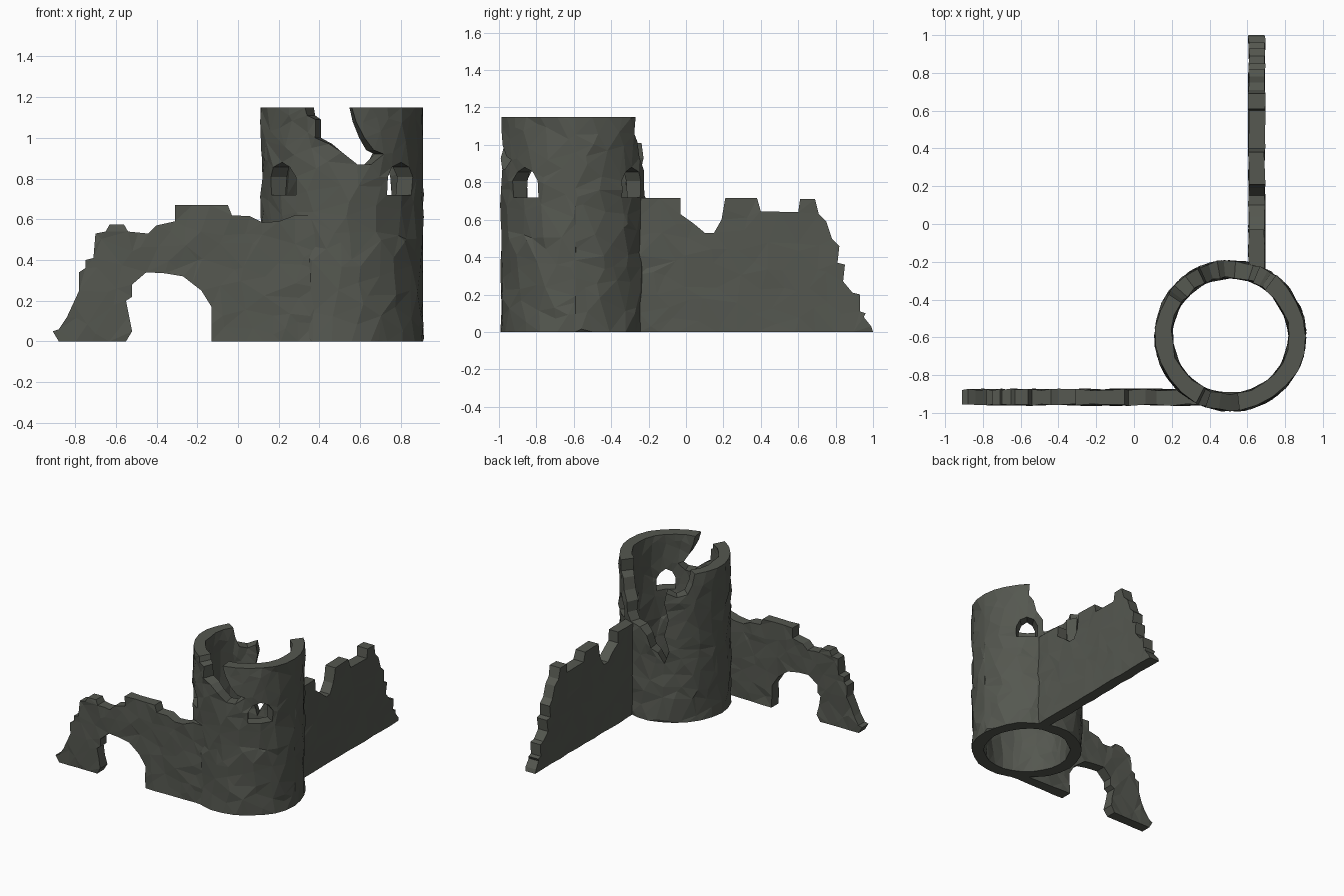
import bpy, bmesh, math, random
from mathutils import Vector
from mathutils.geometry import delaunay_2d_cdt

if "Cube" in bpy.data.objects:
    bpy.data.objects.remove(bpy.data.objects["Cube"])

random.seed(7)
stone = bpy.data.materials.new("dark grey stone")
stone.diffuse_color = (0.09, 0.096, 0.08, 1)
stone.use_nodes = True
stone.node_tree.nodes["Principled BSDF"].inputs["Base Color"].default_value = stone.diffuse_color


def inside(p, loops):
    """Even-odd test of a point against outline and holes."""
    hit = False
    for lp in loops:
        for a, b in zip(lp, lp[1:] + lp[:1]):
            if (a[1] > p[1]) != (b[1] > p[1]):
                if p[0] < a[0] + (p[1] - a[1]) * (b[0] - a[0]) / (b[1] - a[1]):
                    hit = not hit
    return hit


def subdivide(lp, step):
    out = []
    for a, b in zip(lp, lp[1:] + lp[:1]):
        n = max(1, math.ceil(math.hypot(b[0] - a[0], b[1] - a[1]) / step))
        out += [(a[0] + (b[0] - a[0]) * i / n, a[1] + (b[1] - a[1]) * i / n) for i in range(n)]
    return out


def rough_slab(name, loops, step, place, rough, seam=()):
    """Fill the profile with irregular facets, give it thickness and place it."""
    loops = [subdivide(lp, step) for lp in loops]
    pts, edges = [], []
    for lp in loops:
        n0, n = len(pts), len(lp)
        pts += lp
        edges += [(n0 + i, n0 + (i + 1) % n) for i in range(n)]
    border = list(pts)
    xs, zs = [p[0] for p in pts], [p[1] for p in pts]
    x = min(xs)
    while x < max(xs):
        z = 0
        while z < max(zs):
            p = (x + random.uniform(0, step), z + random.uniform(0, step))
            if inside(p, loops) and min(math.dist(p, q) for q in border) > step * 0.35:
                pts.append(p)
            z += step
        x += step
    vs, _, fs, *_ = delaunay_2d_cdt([Vector(p) for p in pts], edges, [], 0, 1e-5)
    tris = [f for f in fs
            if inside(sum((vs[i] for i in f), Vector((0, 0))) / len(f), loops)]

    bm = bmesh.new()
    on_seam = [any(abs(v.x - s) < 1e-4 for s in seam) for v in vs]
    sides = []
    for d in (0, 1):
        sides.append([bm.verts.new(place(
            v.x, v.y, d, 0 if on_seam[i] else random.uniform(-rough, rough)))
            for i, v in enumerate(vs)])
    count = {}
    for f in tris:
        bm.faces.new([sides[0][i] for i in f])
        bm.faces.new([sides[1][i] for i in reversed(f)])
        for a, b in zip(f, list(f[1:]) + [f[0]]):
            count.setdefault(frozenset((a, b)), []).append((a, b))
    for use in count.values():
        if len(use) == 1:
            a, b = use[0]
            if not (on_seam[a] and on_seam[b]):
                bm.faces.new([sides[0][b], sides[0][a], sides[1][a], sides[1][b]])
    bmesh.ops.remove_doubles(bm, verts=bm.verts, dist=1e-4)
    loose = [v for v in bm.verts if not v.link_faces]
    bmesh.ops.delete(bm, geom=loose, context='VERTS')
    bmesh.ops.recalc_face_normals(bm, faces=bm.faces)
    me = bpy.data.meshes.new(name)
    bm.to_mesh(me)
    bm.free()
    me.materials.append(stone)
    ob = bpy.data.objects.new(name, me)
    bpy.context.collection.objects.link(ob)


# Round tower: profile is (angle in degrees, height), wrapped into a ring
R_OUT, R_IN = 0.398, 0.31
ARC = math.radians(1) * R_OUT


def wrap(s, z, d, j):
    a = s / R_OUT
    r = (R_IN if d else R_OUT) + j
    return (0.51 + r * math.cos(a), -0.592 + r * math.sin(a), z)


def window(centre, half, z0=0.72, z1=0.88):
    shape = [(-1, 0), (1, 0), (1, .55), (.65, .85), (0, 1), (-.65, .85), (-1, .55)]
    return [(centre + half * u, z0 + (z1 - z0) * v) for u, v in shape]


tower = [(0, 0), (360, 0), (360, 1.15),
         # front notch with an overhanging edge
         (277, 1.15), (280, 1.08), (286, 1.0), (293, .94), (301, .92), (291, .87),
         (281, .87), (270, .93), (261, .97), (251, 1.0), (251, 1.09), (245, 1.11), (243, 1.15),
         # rear breach
         (146, 1.15), (143, 1.07), (138, 1.0), (127, .98), (116, 1.01), (114, .93),
         (118, .8), (114, .68), (119, .56), (114, .46), (107, .54), (100, .57), (95, .66),
         (86, .71), (72, .72), (67, .78), (67, .86), (60, .93), (57, 1.02), (52, 1.06),
         (53, 1.15), (0, 1.15)]
loops = [tower, window(317, 13), window(222, 13), window(50, 11)]
loops = [[(a * ARC, z) for a, z in lp] for lp in loops]
rough_slab("round_tower", loops, 0.1, wrap, 0.007, (0, 360 * ARC))

# Gate wall with broken arch, along x
gate = [(-.91, .05), (-.88, 0), (-.55, 0), (-.52, .05), (-.55, .2), (-.52, .22), (-.52, .28),
        (-.45, .34), (-.36, .335), (-.27, .32), (-.18, .25), (-.13, .17), (-.13, 0),
        (.38, 0), (.38, .62), (.28, .62), (.2, .59), (.12, .585), (.06, .615), (-.03, .62),
        (-.05, .67), (-.31, .67), (-.31, .59), (-.4, .57), (-.44, .53), (-.54, .54),
        (-.56, .575), (-.63, .575), (-.65, .54), (-.70, .53), (-.71, .41), (-.75, .4),
        (-.75, .36), (-.78, .34), (-.78, .25), (-.84, .12), (-.88, .06)]
rough_slab("gate_wall", [gate], 0.1,
           lambda s, z, d, j: (s, (-.876 if d else -.958) + j * .8, z), 0.007)

# Curtain wall with broken battlements, along y
curtain = [(-.25, 0), (1, 0), (.99, .03), (.95, .08), (.96, .1), (.93, .11), (.93, .2),
           (.89, .21), (.84, .27), (.85, .36), (.81, .37), (.82, .46), (.78, .5), (.75, .59),
           (.71, .63), (.69, .71), (.61, .71), (.6, .64), (.4, .645), (.38, .715),
           (.21, .715), (.19, .6), (.15, .53), (.1, .53), (.04, .58), (-.03, .63),
           (-.03, .715), (-.25, .715)]
rough_slab("curtain_wall", [curtain], 0.11,
           lambda s, z, d, j: ((.692 if d else .608) + j * .7, s, z), 0.006)
